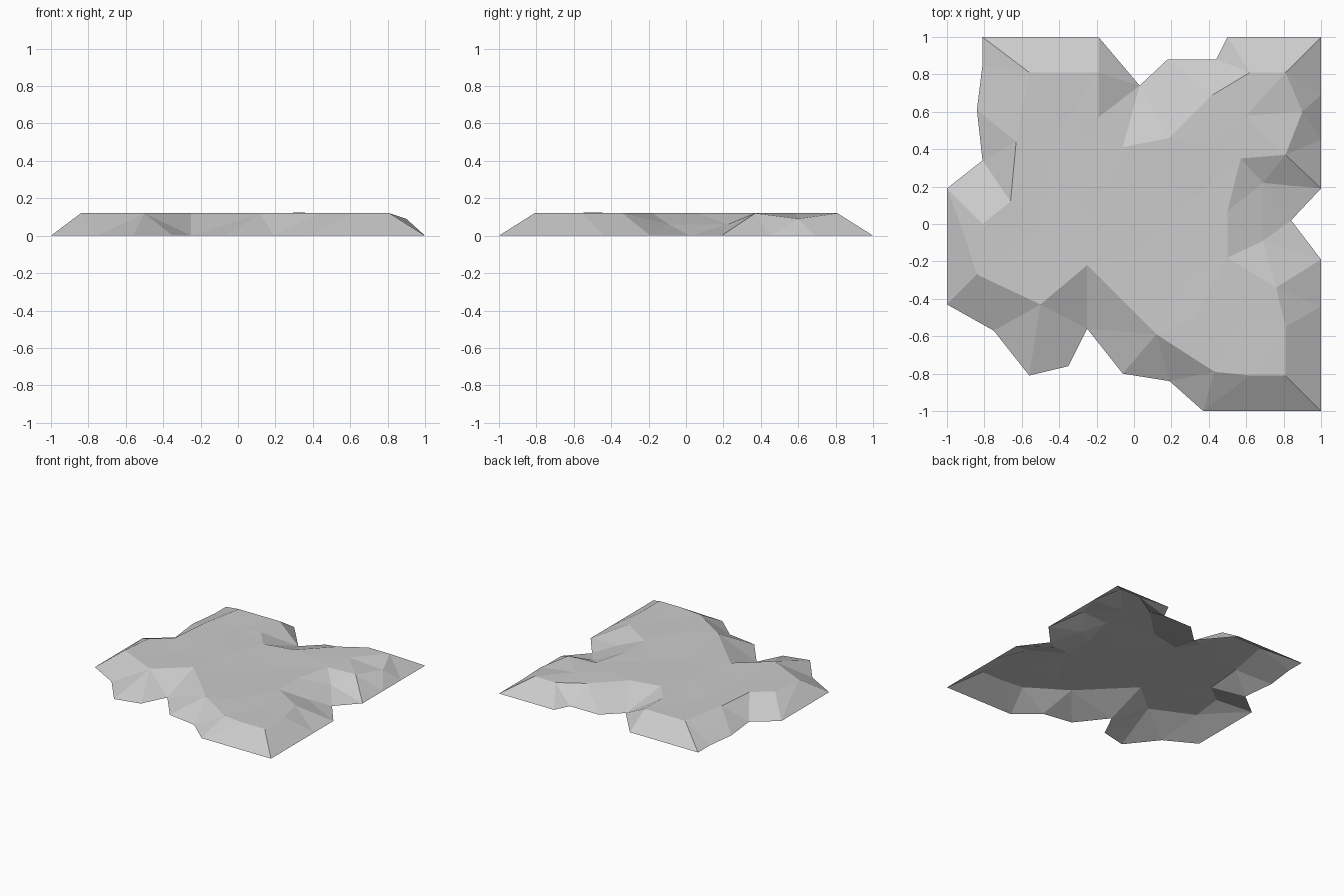
import bpy
import bmesh
import random
from mathutils import Vector
from mathutils.geometry import delaunay_2d_cdt

random.seed(4)
TOP = 0.12

# Remove the default cube
default_cube = bpy.data.objects.get("Cube")
if default_cube:
    bpy.data.objects.remove(default_cube, do_unlink=True)


def make_material(name, color):
    material = bpy.data.materials.new(name)
    material.use_nodes = True
    material.diffuse_color = color
    shader = material.node_tree.nodes["Principled BSDF"]
    shader.inputs["Base Color"].default_value = color
    return material


def loop_edges(start, count):
    return [(start + i, start + (i + 1) % count) for i in range(count)]


# Ragged outer border, resting on the ground
border = [
    (-.81, 1), (-.19, 1), (.03, .74), (.18, .88), (.44, .88), (.5, 1), (1, 1),
    (1, .69), (1, .45), (1, .19), (.84, .02), (1, -.19), (1, -.44), (1, -1),
    (.37, -1), (.19, -.84), (-.06, -.8), (-.25, -.56), (-.35, -.76),
    (-.56, -.81), (-.75, -.57), (-1, -.43), (-1, -.08), (-1, .19),
    (-.81, .34), (-.84, .61), (-.81, .85),
]

# Rim where the sloping sides meet the plateau
rim = [
    (-.56, .81), (-.19, .81), (-.19, .57), (-.06, .41), (.19, .46),
    (.42, .69), (.62, .81), (.81, .81), (.9, .6), (.81, .37), (.57, .35),
    (.5, .07), (.5, -.18), (.76, -.34), (.81, -.55), (.81, -.81),
    (.62, -.81), (.43, -.79), (.12, -.59), (-.25, -.22), (-.5, -.43),
    (-.84, -.27), (-.9, -.08), (-.81, 0), (-.66, .12), (-.63, .44),
]
lowered_rim = {(.9, .6): .09, (-.9, -.08): .075}

# Extra points on the slopes and gentle bumps on the plateau
slope_points = [(.69, .22), (.69, -.09)]
bumps = [
    (-.46, .24), (-.38, .52), (-.2, 0), (.06, -.13), (.3, .13), (.3, -.25),
    (.33, -.5), (.6, .58), (.36, .42), (-.5, -.05), (-.15, .2), (.58, -.52),
]

points = border + rim + slope_points + bumps
heights = [0.0] * len(border)
heights += [lowered_rim.get(p, TOP) for p in rim]
heights += [TOP / 2] * len(slope_points)
heights += [TOP + random.uniform(-.006, .004) for p in bumps]

# Triangulate the sheet inside the border, keeping the rim as a crease
edges = loop_edges(0, len(border)) + loop_edges(len(border), len(rim))
flat_verts, _, faces, sources, _, _ = delaunay_2d_cdt(
    [Vector(p) for p in points], edges, [], 1, 1e-5)

# Build the open, faceted sheet
bm = bmesh.new()
verts = []
for flat, source in zip(flat_verts, sources):
    height = heights[source[0]] if source else TOP
    verts.append(bm.verts.new((flat.x, flat.y, height)))
for face in faces:
    bm.faces.new([verts[i] for i in face])
bm.normal_update()
for face in bm.faces:
    face.smooth = False
    if face.normal.z < 0:
        face.normal_flip()

mesh = bpy.data.meshes.new("ground_patch")
bm.to_mesh(mesh)
bm.free()
mesh.materials.append(make_material("stone grey", (.6, .6, .6, 1)))
ground_patch = bpy.data.objects.new("ground_patch", mesh)
bpy.context.collection.objects.link(ground_patch)
